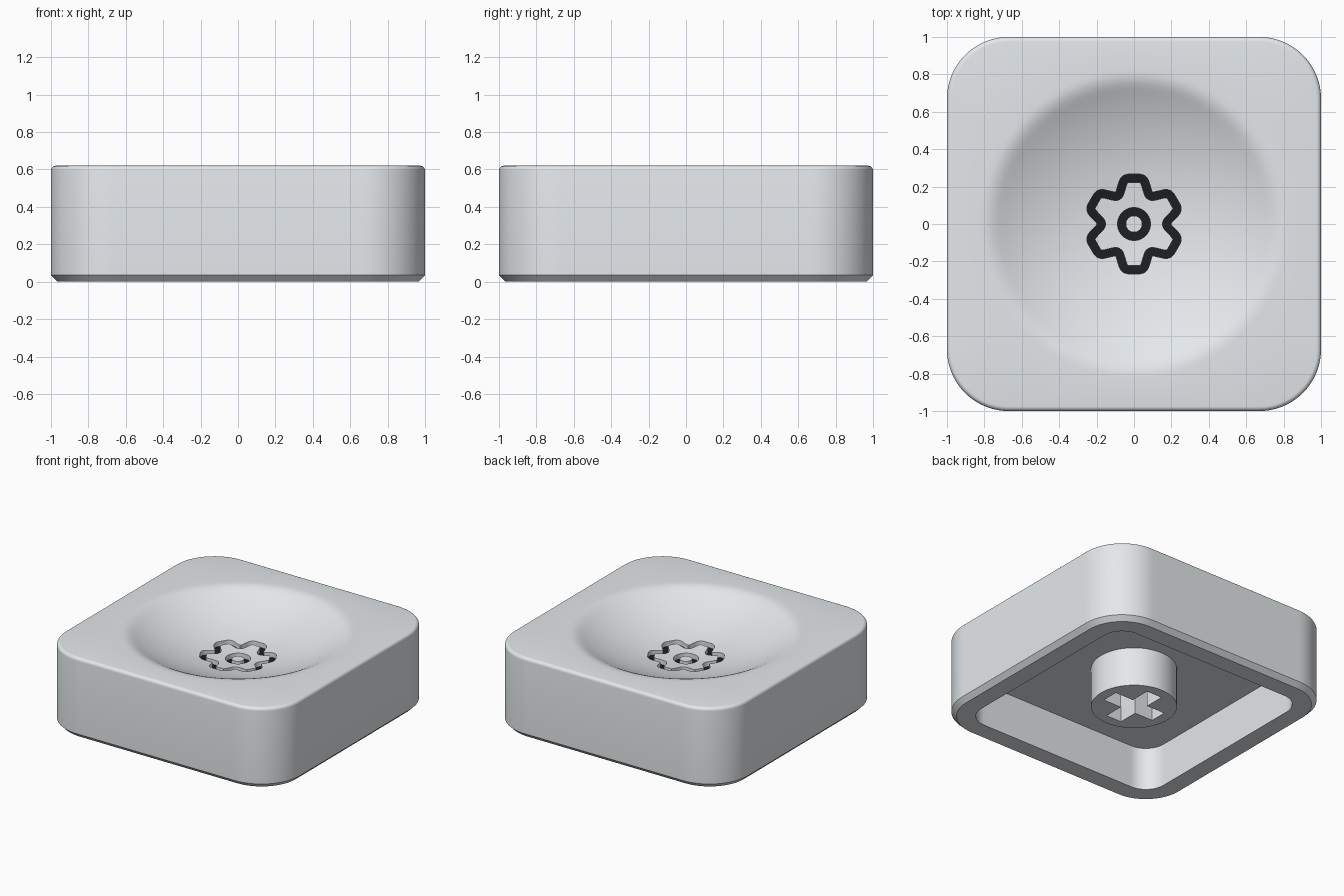
import bpy, bmesh, math

if "Cube" in bpy.data.objects:
    bpy.data.objects.remove(bpy.data.objects["Cube"])

H = 0.62          # overall height
DISH_R, DISH_D = 0.77, 0.21
CEILING = 0.33    # underside cavity ceiling
GROOVE, HALF_W = 0.04, 0.022


def dish(r):
    """Top surface height: spherical dish with a softly blended lip."""
    R = (DISH_R ** 2 + DISH_D ** 2) / (2 * DISH_D)
    d = math.sqrt(R * R - r * r) - (R - DISH_D)
    k = 0.025
    h = min(1, max(0, 0.5 + 0.5 * d / k))
    return H - (d * h + k * h * (1 - h))


def rounded_square(half, rad, z, straight=36, corner=18):
    pts, c = [], half - rad
    for q in range(4):
        a0 = q * math.pi / 2
        ca, sa = math.cos(a0), math.sin(a0)
        side = [(half, -c + 2 * c * i / straight) for i in range(straight)]
        side += [(c + rad * math.cos(t), c + rad * math.sin(t))
                 for t in (math.pi / 2 * i / corner for i in range(corner))]
        pts += [(x * ca - y * sa, x * sa + y * ca, z) for x, y in side]
    return pts


ANGLES = [math.atan2(y, x) for x, y, _ in rounded_square(1, 0.33, 0)]


def polar_ring(radii, dz=0.0):
    """Ring lying on the dish, shifted vertically by dz."""
    return [(r * math.cos(a), r * math.sin(a), dish(r) + dz) for r, a in zip(radii, ANGLES)]


def circle(r, dz=0.0):
    return polar_ring([r] * len(ANGLES), dz)


def loft(name, rings, caps=True, mats=()):
    bm = bmesh.new()
    vs = [[bm.verts.new(p) for p in ring] for ring in rings]
    for a, b in zip(vs, vs[1:]):
        for i in range(len(a)):
            j = (i + 1) % len(a)
            bm.faces.new((a[i], a[j], b[j], b[i]))
    if caps:
        bm.faces.new(vs[0])
        bm.faces.new(vs[-1])
    bmesh.ops.recalc_face_normals(bm, faces=bm.faces[:])
    me = bpy.data.meshes.new(name)
    bm.to_mesh(me)
    bm.free()
    for m in mats:
        me.materials.append(m)
    ob = bpy.data.objects.new(name, me)
    bpy.context.collection.objects.link(ob)
    return ob


def activate(ob):
    bpy.ops.object.select_all(action='DESELECT')
    ob.select_set(True)
    bpy.context.view_layer.objects.active = ob


def smooth(ob):
    activate(ob)
    bpy.ops.object.shade_smooth_by_angle(angle=math.radians(30))


def material(name, rgb):
    m = bpy.data.materials.new(name)
    m.diffuse_color = (*rgb, 1)
    m.use_nodes = True
    m.node_tree.nodes["Principled BSDF"].inputs["Base Color"].default_value = m.diffuse_color
    return m


light = material("light_grey", (0.78, 0.81, 0.83))
dark = material("dark_inlay", (0.012, 0.013, 0.016))

# Toothed wheel centreline: corners joined by straight edges, then rounded
wheel = []
for k in range(6):
    for deg, r in ((-12, 0.25), (12, 0.25), (30, 0.165)):
        a = math.radians(90 + 60 * k + deg)
        wheel.append((r * math.cos(a), r * math.sin(a)))
wheel = [((1 - f) * p[0] + f * q[0], (1 - f) * p[1] + f * q[1])
         for p, q in zip(wheel, wheel[1:] + wheel[:1]) for f in (0, 0.5)]
for _ in range(3):
    wheel = [((1 - f) * p[0] + f * q[0], (1 - f) * p[1] + f * q[1])
             for p, q in zip(wheel, wheel[1:] + wheel[:1]) for f in (0.25, 0.75)]


def wheel_edge(side):
    """Radii of the stroke's outer (+1) or inner (-1) edge at every angle."""
    radii = []
    for a in ANGLES:
        c, s = math.cos(a), math.sin(a)
        hits = []
        for x, y in wheel:
            along, across = x * c + y * s, abs(y * c - x * s)
            if along > 0 and across < HALF_W:
                hits.append(along + side * math.sqrt(HALF_W ** 2 - across ** 2))
        radii.append(max(hits) if side > 0 else min(hits))
    return radii


# Cap body: dish with two engraved grooves, rounded edge, walls, rim, hollow
def groove(inner, outer):
    return [polar_ring(inner), polar_ring(inner, -GROOVE),
            polar_ring(outer, -GROOVE), polar_ring(outer)]


n = len(ANGLES)
hub_in, hub_out = [0.044] * n, [0.088] * n
wheel_in, wheel_out = wheel_edge(-1), wheel_edge(1)
rings = [circle(0.02)] + groove(hub_in, hub_out) + [circle(0.11)]
rings += groove(wheel_in, wheel_out)
rings += [circle(0.3 + 0.025 * i) for i in range(22)]
for i in range(6):
    t, b = math.pi / 2 * i / 5, 0.025
    inset = b * (1 - math.sin(t))
    rings.append(rounded_square(1 - inset, 0.33 - inset, H - b + b * math.cos(t)))
rings += [rounded_square(1, 0.33, 0.035), rounded_square(0.965, 0.295, 0),
          rounded_square(0.83, 0.16, 0), rounded_square(0.83, 0.16, CEILING)]
smooth(loft("cap_body", rings, mats=[light]))

# Dark floors inside the grooves
for name, inner, outer in (("hub_inlay", hub_in, hub_out), ("wheel_inlay", wheel_in, wheel_out)):
    dz = -GROOVE + 0.003
    floor = loft(name, [polar_ring(inner, dz), polar_ring(outer, dz)], caps=False, mats=[dark])
    for p in floor.data.polygons:       # floors face upwards
        if p.normal.z < 0:
            p.flip()
    smooth(floor)

# Stem with a cross-shaped socket
stem = loft("stem", [[(0.3 * math.cos(2 * math.pi * i / 64), 0.3 * math.sin(2 * math.pi * i / 64), z)
                      for i in range(64)] for z in (0.03, CEILING + 0.01)], mats=[light])
L, w = 0.22, 0.065
cross = []
for q in range(4):
    c, s = round(math.cos(q * math.pi / 2)), round(math.sin(q * math.pi / 2))
    cross += [(x * c - y * s, x * s + y * c) for x, y in ((L, -w), (L, w), (w, w))]
cutter = loft("socket_cutter", [[(x, y, z) for x, y in cross] for z in (-0.05, 0.3)], mats=[light])
cutter.hide_render = True
mod = stem.modifiers.new("socket", 'BOOLEAN')
mod.operation, mod.solver, mod.object = 'DIFFERENCE', 'EXACT', cutter
activate(stem)
bpy.ops.object.modifier_apply(modifier=mod.name)
bpy.data.objects.remove(cutter)
smooth(stem)
